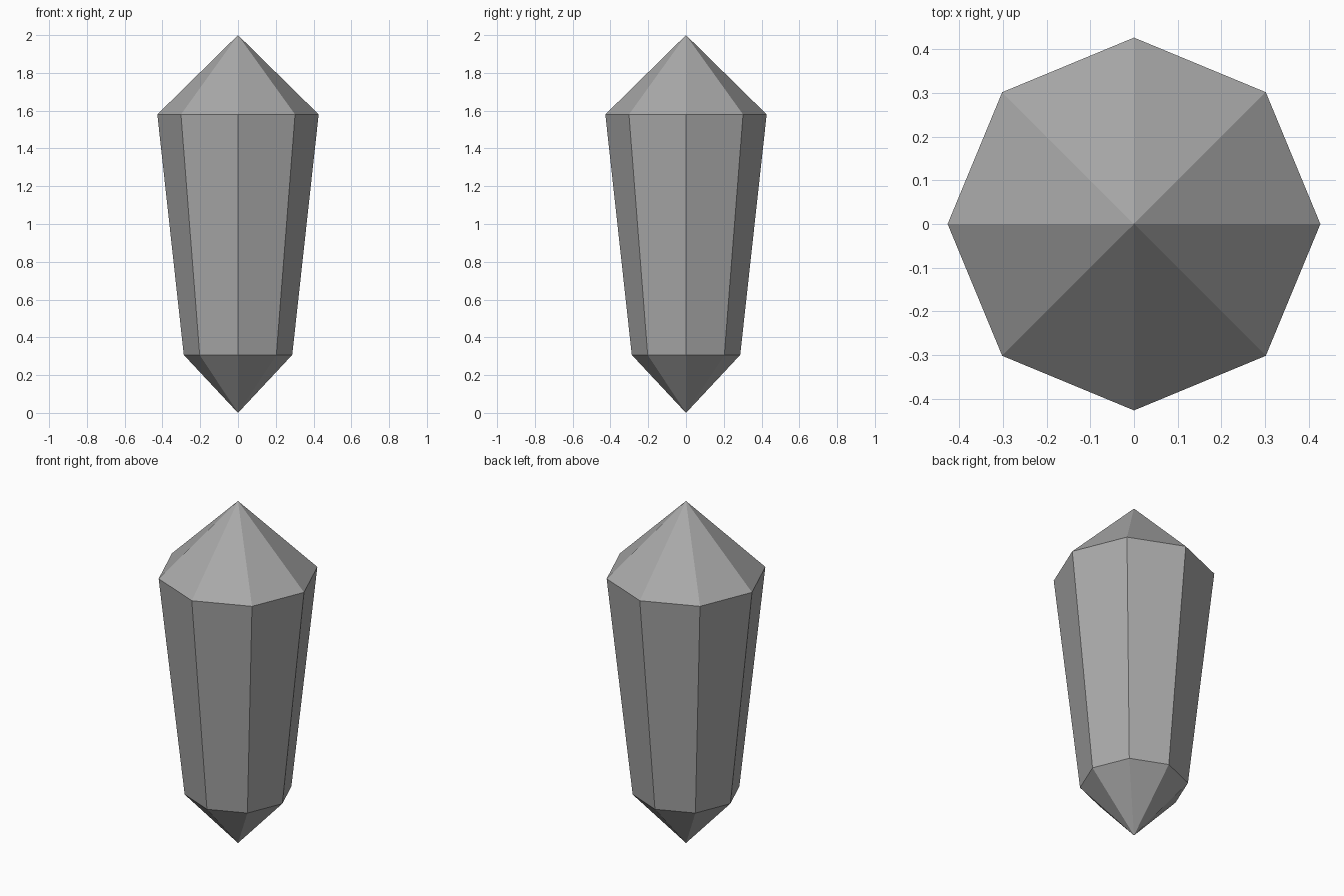
import bpy
import bmesh
from math import cos, sin, tau

SIDES = 8

cube = bpy.data.objects.get("Cube")
if cube:
    bpy.data.objects.remove(cube, do_unlink=True)

# Plain grey stone
stone = bpy.data.materials.new("grey_stone")
stone.use_nodes = True
grey = (0.4, 0.4, 0.4, 1)
stone.diffuse_color = grey
stone.node_tree.nodes["Principled BSDF"].inputs["Base Color"].default_value = grey

bm = bmesh.new()


def ring(radius, z):
    """Octagonal ring with corners on the axes."""
    return [bm.verts.new((radius * cos(tau * i / SIDES), radius * sin(tau * i / SIDES), z))
            for i in range(SIDES)]


# Pointed base, tapered shaft and pointed crown
base_tip = bm.verts.new((0, 0, 0))
lower = ring(0.287, 0.307)
upper = ring(0.427, 1.58)
crown_tip = bm.verts.new((0, 0, 2))

for i in range(SIDES):
    j = (i + 1) % SIDES
    bm.faces.new((base_tip, lower[j], lower[i]))
    bm.faces.new((lower[i], lower[j], upper[j], upper[i]))
    bm.faces.new((upper[i], upper[j], crown_tip))

bmesh.ops.recalc_face_normals(bm, faces=bm.faces)
mesh = bpy.data.meshes.new("crystal")
bm.to_mesh(mesh)
bm.free()
mesh.materials.append(stone)
crystal = bpy.data.objects.new("crystal", mesh)
bpy.context.collection.objects.link(crystal)
